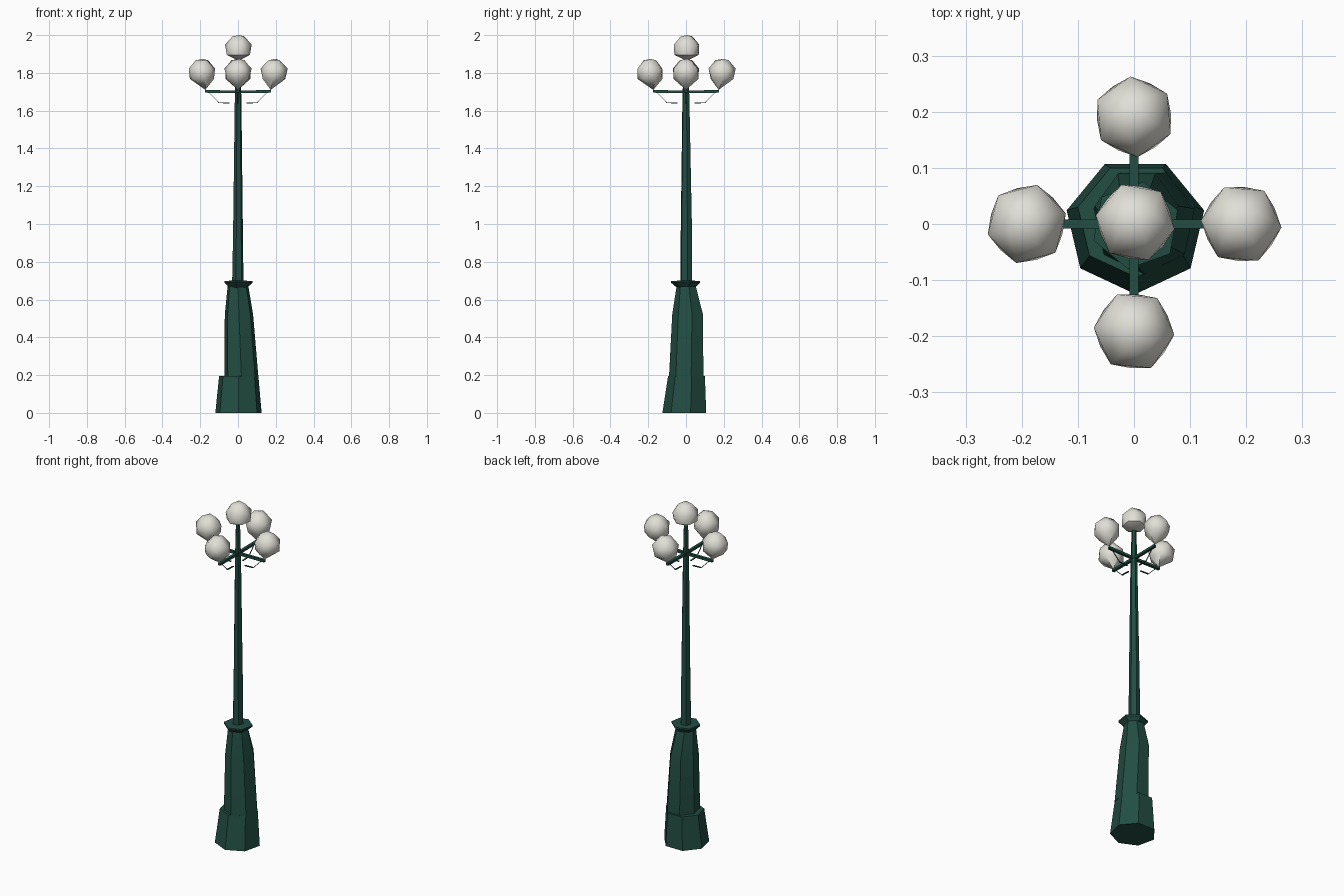
import bpy, bmesh, math
from mathutils import Vector, Matrix

if "Cube" in bpy.data.objects:
    bpy.data.objects.remove(bpy.data.objects["Cube"])


def material(name, colour):
    m = bpy.data.materials.new(name)
    m.use_nodes = True
    m.diffuse_color = (*colour, 1)
    m.node_tree.nodes["Principled BSDF"].inputs["Base Color"].default_value = (*colour, 1)
    return m


green = material("dark green iron", (0.016, 0.075, 0.055))
glass = material("frosted glass", (0.75, 0.74, 0.68))


def finish(name, bm, mat, smooth=None):
    bmesh.ops.recalc_face_normals(bm, faces=bm.faces)
    mesh = bpy.data.meshes.new(name)
    bm.to_mesh(mesh)
    bm.free()
    mesh.materials.append(mat)
    ob = bpy.data.objects.new(name, mesh)
    bpy.context.collection.objects.link(ob)
    if smooth:
        bpy.ops.object.select_all(action='DESELECT')
        ob.select_set(True)
        bpy.context.view_layer.objects.active = ob
        bpy.ops.object.shade_smooth_by_angle(angle=math.radians(smooth))
    return ob


def loft(name, rings, sides, turn, mat, smooth=None):
    """Rings are (x min, x max, y min, y max, z), capped at both ends."""
    bm = bmesh.new()
    loops = []
    for x0, x1, y0, y1, z in rings:
        angles = [math.radians(turn) + math.tau * i / sides for i in range(sides)]
        cos = [math.cos(a) for a in angles]
        sin = [math.sin(a) for a in angles]
        fit = lambda v, vs, a, b: a + (b - a) * (v - min(vs)) / (max(vs) - min(vs))
        loops.append([bm.verts.new((fit(c, cos, x0, x1), fit(s, sin, y0, y1), z))
                      for c, s in zip(cos, sin)])
    for low, high in zip(loops, loops[1:]):
        for i in range(sides):
            j = (i + 1) % sides
            bm.faces.new((low[i], low[j], high[j], high[i]))
    bm.faces.new(loops[0])
    bm.faces.new(loops[-1])
    return finish(name, bm, mat, smooth)


def beam(name, start, end, width, height):
    """Straight square bar between two points, in a vertical plane."""
    a, b = Vector(start), Vector(end)
    along = (b - a).normalized()
    side = along.cross(Vector((0, 0, 1))).normalized()
    up = side.cross(along)
    bm = bmesh.new()
    bmesh.ops.create_cube(bm, size=1)
    frame = Matrix((along * (b - a).length, side * width, up * height)).transposed().to_4x4()
    bm.transform(Matrix.Translation((a + b) / 2) @ frame)
    return finish(name, bm, green)


def globe(name, centre, turn, tip, size=1):
    """Faceted globe, hulled from twisted rings, pointed at its foot."""
    bm = bmesh.new()
    rings = [(-0.035, 0.066, 6, 0), (0.02, 0.072, 6, 30), (0.064, 0.036, 4, 10)]
    for z, r, n, twist in rings:
        for i in range(n):
            a = math.radians(turn + twist) + math.tau * i / n
            bm.verts.new((r * size * math.cos(a), r * size * math.sin(a), z * size))
    bm.verts.new((tip[0], tip[1], tip[2]))
    bm.verts.new((0.006, 0.004, 0.071 * size))
    bmesh.ops.convex_hull(bm, input=bm.verts)
    bm.transform(Matrix.Translation(centre))
    return finish(name, bm, glass, 42)


# Pedestal and tapering column foot
loft("pedestal", [(-0.12, 0.125, -0.125, 0.107, 0), (-0.10, 0.108, -0.095, 0.10, 0.195)],
     7, -90, green, 30)
loft("column_foot", [(-0.072, 0.108, -0.09, 0.092, 0.19),
                     (-0.07, 0.08, -0.073, 0.09, 0.52),
                     (-0.055, 0.055, -0.05, 0.052, 0.67)], 7, -90, green, 25)

# Flared collar
loft("collar", [(-0.045, 0.045, -0.045, 0.045, 0.66),
                (-0.072, 0.078, -0.08, 0.075, 0.69),
                (-0.072, 0.078, -0.08, 0.075, 0.698),
                (-0.04, 0.04, -0.04, 0.04, 0.70)], 6, 20, green)

# Slim pole up to the top globe
loft("pole", [(-0.031, 0.029, -0.029, 0.033, 0.69), (-0.026, 0.026, -0.028, 0.032, 0.95),
              (-0.017, 0.018, -0.019, 0.018, 1.66), (-0.012, 0.012, -0.012, 0.012, 1.88)],
     6, 10, green, 30)

# Four arms, each with a thin brace below and a globe on its end
for i, side in enumerate(("left", "back", "right", "front")):
    a = math.tau * i / 4
    out = Vector((math.cos(a), math.sin(a), 0))
    at = lambda r, z: out * r + Vector((0, 0, z))
    beam(side + "_arm", at(0, 1.70), at(0.175, 1.702), 0.016, 0.014)
    beam(side + "_brace_lower", at(0.045, 1.64), at(0.10, 1.642), 0.008, 0.004)
    beam(side + "_brace_upper", at(0.10, 1.642), at(0.155, 1.698), 0.004, 0.003)
    globe(side + "_globe", at(0.191, 1.803), 25 + 40 * i, at(-0.018, -0.093))
globe("top_globe", (0.002, 0.003, 1.93), 20, (0, 0, -0.066), 0.99)
